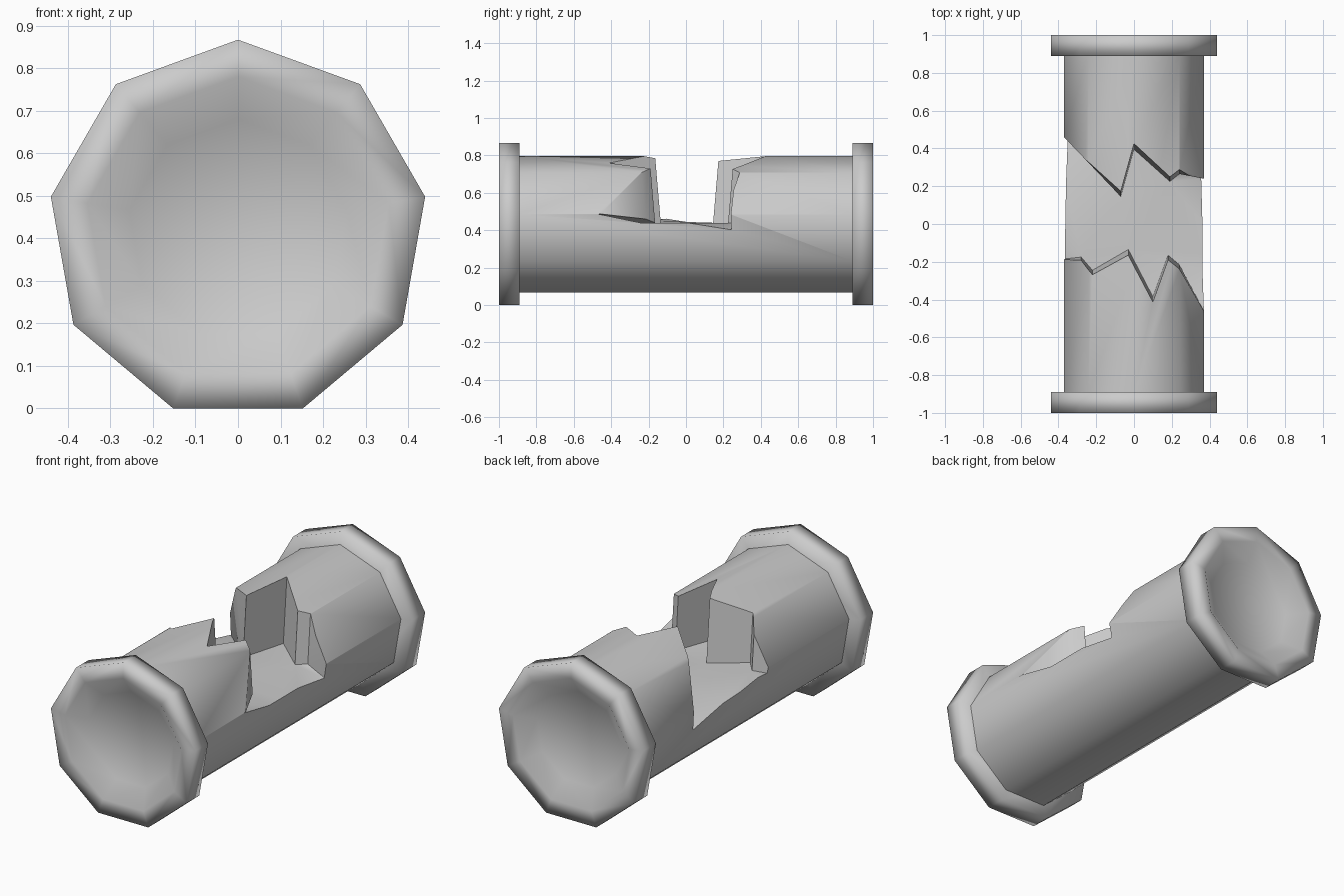
import bpy, bmesh
from math import radians, cos, sin

if "Cube" in bpy.data.objects:
    bpy.data.objects.remove(bpy.data.objects["Cube"])

SIDES, CZ = 9, 0.42


def make_object(name, bm):
    bmesh.ops.recalc_face_normals(bm, faces=bm.faces[:])
    me = bpy.data.meshes.new(name)
    bm.to_mesh(me)
    bm.free()
    ob = bpy.data.objects.new(name, me)
    bpy.context.collection.objects.link(ob)
    return ob


def lathe(name, profile):
    """Nine-sided solid along y from (radius, y) points, capped at both ends."""
    bm = bmesh.new()
    rings = []
    for r, y in profile:
        angles = [radians(90 + 360 * i / SIDES) for i in range(SIDES)]
        rings.append([bm.verts.new((r * cos(a), y, CZ + r * sin(a))) for a in angles])
    for a, b in zip(rings, rings[1:]):
        for i in range(SIDES):
            j = (i + 1) % SIDES
            bm.faces.new((a[i], a[j], b[j], b[i]))
    bm.faces.new(rings[0])
    bm.faces.new(rings[-1])
    return make_object(name, bm)


# Solid shaft
shaft = lathe("shaft", [(0.376, -0.9), (0.376, 0.9)])

# End collars with a dished outer face
for name, s in (("front_collar", -1), ("back_collar", 1)):
    collar = lathe(name, [(0.3, 0.89 * s), (0.447, 0.89 * s), (0.447, s),
                          (0.36, s), (0.26, 0.93 * s)])
    for p in collar.data.polygons:
        p.use_smooth = True

# Jagged break: outline seen from above with the floor height at each point
outline = [(-.5, -.2, .46), (-.28, -.21, .45), (-.22, -.28, .45), (-.03, -.17, .44),
           (.1, -.42, .44), (.18, -.20, .44), (.24, -.25, .46), (.38, -.48, .49),
           (.5, -.17, .44), (.5, .21, .42), (.37, .24, .40), (.24, .30, .44),
           (.19, .26, .44), (0, .43, .44), (-.07, .18, .44), (-.38, .47, .37),
           (-.42, .2, .43), (-.5, 0, .48)]
bm = bmesh.new()
low, high = [], []
for x, y, z in outline:
    lean = 0.035 if abs(x) < 0.3 else 0
    low.append(bm.verts.new((x, y - lean * (1 if y > 0 else -1), z)))
    high.append(bm.verts.new((x, y, 0.85)))
n = len(outline)
for i in range(n):
    j = (i + 1) % n
    bm.faces.new((low[i], low[j], high[j], high[i]))
bm.faces.new(low)
bm.faces.new(high)
bmesh.ops.triangulate(bm, faces=bm.faces[:])
cutter = make_object("break_cutter", bm)
cutter.hide_render = True

# Cut the break into the shaft
mod = shaft.modifiers.new("break", 'BOOLEAN')
mod.operation = 'DIFFERENCE'
mod.solver = 'EXACT'
mod.object = cutter
bpy.ops.object.select_all(action='DESELECT')
bpy.context.view_layer.objects.active = shaft
shaft.select_set(True)
bpy.ops.object.modifier_apply(modifier="break")
bpy.data.objects.remove(cutter)
bpy.ops.object.shade_smooth_by_angle(angle=radians(45))
